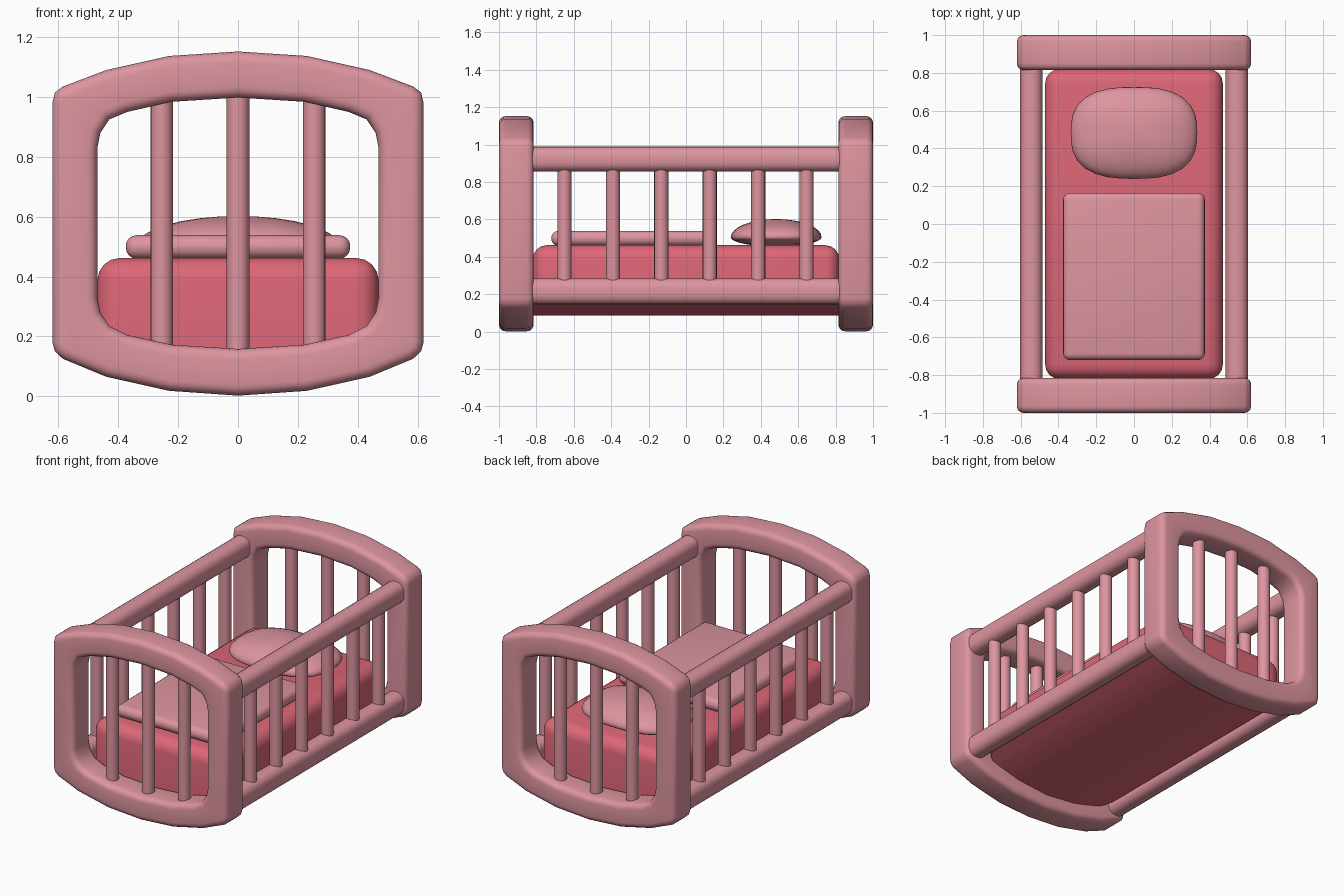
import bpy, bmesh, math

if "Cube" in bpy.data.objects:
    bpy.data.objects.remove(bpy.data.objects["Cube"])

def material(name, rgb):
    m = bpy.data.materials.new(name)
    m.diffuse_color = (*rgb, 1)
    m.use_nodes = True
    m.node_tree.nodes["Principled BSDF"].inputs["Base Color"].default_value = m.diffuse_color
    return m

PINK = material("dusty pink", (0.73, 0.30, 0.35))
RED = material("rose red", (0.73, 0.135, 0.185))

def finish(name, bm, mat, angle=40):
    bmesh.ops.recalc_face_normals(bm, faces=bm.faces)
    me = bpy.data.meshes.new(name)
    bm.to_mesh(me)
    bm.free()
    ob = bpy.data.objects.new(name, me)
    bpy.context.collection.objects.link(ob)
    me.materials.append(mat)
    bpy.ops.object.select_all(action='DESELECT')
    ob.select_set(True)
    bpy.context.view_layer.objects.active = ob
    bpy.ops.object.shade_smooth_by_angle(angle=math.radians(angle))
    return ob

def box(lo, hi):
    bm = bmesh.new()
    bmesh.ops.create_cube(bm, size=1)
    for v in bm.verts:
        v.co = [(a + b) / 2 + c * (b - a) for a, b, c in zip(lo, hi, v.co)]
    return bm

def bevel(bm, edges, width, seg):
    bmesh.ops.bevel(bm, geom=list(edges), offset=width, segments=seg,
                    profile=0.5, affect='EDGES', clamp_overlap=True)

def bar(name, x, y, z0, z1, r=0.038):
    bm = bmesh.new()
    bmesh.ops.create_cone(bm, segments=16, radius1=r, radius2=r, depth=z1 - z0, cap_ends=True)
    bmesh.ops.translate(bm, verts=bm.verts, vec=(x, y, (z0 + z1) / 2))
    finish(name, bm, PINK)

# Arched end frames: quarter outlines mirrored into closed loops
def loop(top, bottom):
    right = top + bottom[::-1]
    return right + [(-x, z) for x, z in right[::-1] if x > 0]

OUTER = loop([(0, 1.152), (.23, 1.137), (.44, 1.09), (.585, 1.035), (.612, 1.015), (.62, .98)],
             [(0, .002), (.23, .018), (.44, .065), (.585, .125), (.612, .15), (.62, .18)])
INNER = loop([(0, .998), (.22, .984), (.37, .95), (.43, .925), (.46, .88), (.47, .83)],
             [(0, .158), (.22, .172), (.37, .205), (.43, .235), (.46, .28), (.47, .33)])

def end_frame(name, y0, y1):
    bm = bmesh.new()
    rings = [[bm.verts.new((x, y, z)) for x, z in pts]
             for pts, y in ((OUTER, y0), (INNER, y0), (INNER, y1), (OUTER, y1))]
    n = len(OUTER)
    for k in range(4):
        a, b = rings[k], rings[(k + 1) % 4]
        for i in range(n):
            j = (i + 1) % n
            bm.faces.new((a[i], a[j], b[j], b[i]))
    bmesh.ops.recalc_face_normals(bm, faces=bm.faces)
    rims = [e for e in bm.edges if abs(e.verts[0].co.y - e.verts[1].co.y) < 1e-4
            and e.calc_face_angle() > 1.2]
    bevel(bm, rims, 0.035, 4)
    finish(name, bm, PINK)

end_frame("front_frame", -1, -.815)
end_frame("back_frame", .815, 1)

# Bars in the end frames
for label, y in (("front", -.907), ("back", .907)):
    for x in (-.255, 0, .255):
        bar(f"{label}_bar", x, y, .12, 1.04)

# Side rails and side bars
for label, s in (("left", -1), ("right", 1)):
    for part, z0, z1 in (("lower", .145, .285), ("upper", .855, .99)):
        xs = sorted((s * .485, s * .603))
        bm = box((xs[0], -.85, z0), (xs[1], .85, z1))
        bevel(bm, [e for e in bm.edges if abs(e.verts[0].co.y - e.verts[1].co.y) > 1], .05, 4)
        finish(f"{label}_{part}_rail", bm, PINK)
    for i in range(6):
        bar(f"{label}_side_bar", s * .544, -.65 + i * .259, .25, .89)

# Mattress: rounded top and corners, underside bowed like the frames
bm = box((-.47, -.82, .085), (.47, .82, .462))
bevel(bm, [e for e in bm.edges if max(v.co.z for v in e.verts) > .4], .075, 4)
for x in (-.38, -.22, 0, .22, .38):
    bmesh.ops.bisect_plane(bm, geom=bm.verts[:] + bm.edges[:] + bm.faces[:],
                           plane_co=(x, 0, 0), plane_no=(1, 0, 0))
for v in bm.verts:
    if v.co.z < .1:
        v.co.z = .085 + .1 * (v.co.x / .47) ** 2
finish("mattress", bm, RED)

# Blanket
bm = box((-.375, -.72, .46), (.375, .165, .538))
bevel(bm, bm.edges, .036, 4)
finish("blanket", bm, PINK)

# Pillow: squarish ellipsoid with a shallow underside
bm = bmesh.new()
bmesh.ops.create_uvsphere(bm, u_segments=32, v_segments=16, radius=1)
for v in bm.verts:
    x, y, z = v.co
    r = math.hypot(x, y)
    k = r / (abs(x) ** 2.7 + abs(y) ** 2.7) ** (1 / 2.7) if r > 1e-5 else 1
    v.co = (x * k * .335, .482 + y * k * .243, .505 + z * (.097 if z > 0 else .05))
finish("pillow", bm, PINK, 60)
